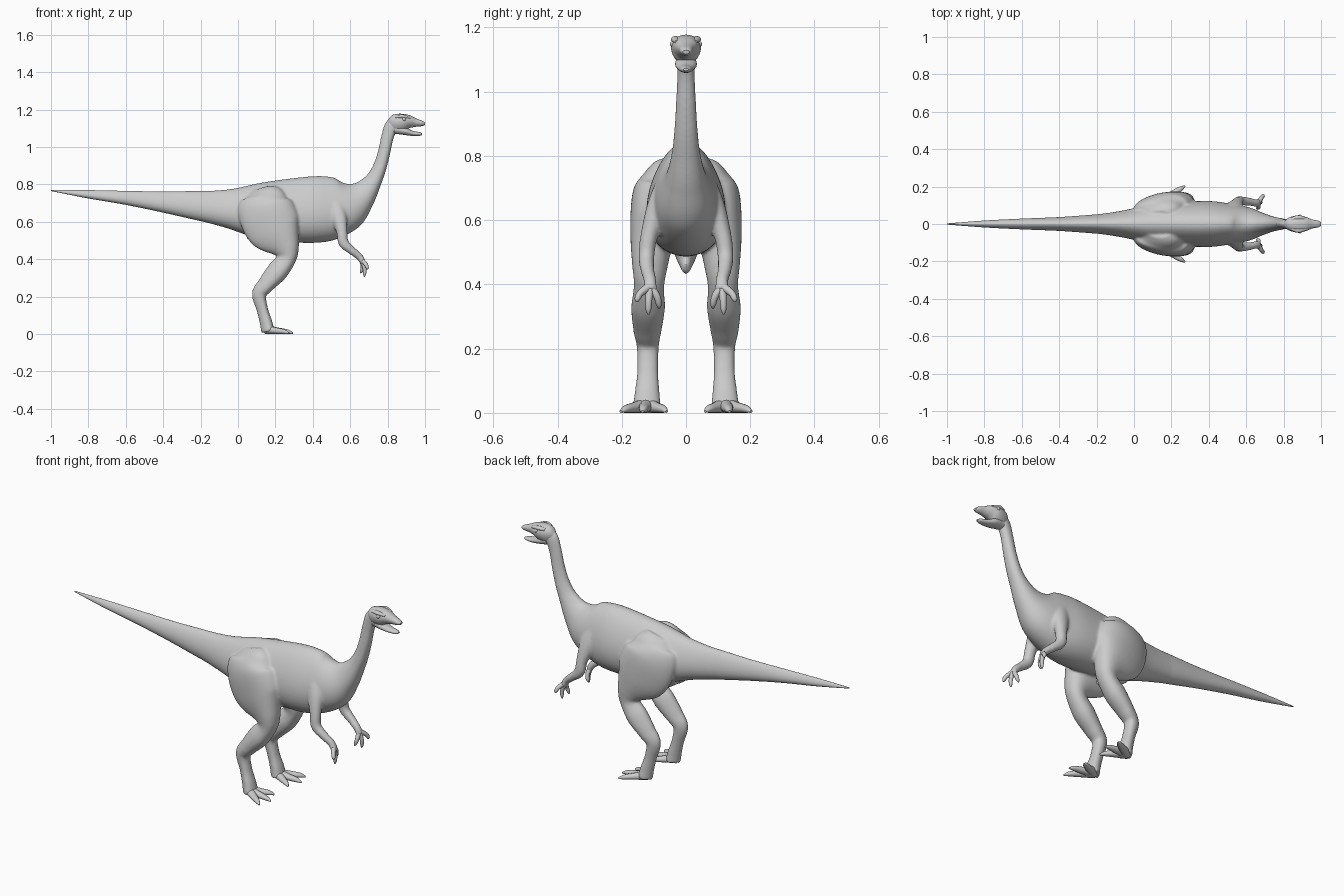
import bpy, bmesh, math
from mathutils import Vector

cube = bpy.data.objects.get("Cube")
if cube:
    bpy.data.objects.remove(cube, do_unlink=True)

# One plain grey for the whole animal
GREY = (.6, .6, .6, 1)
skin = bpy.data.materials.new("grey_skin")
skin.use_nodes = True
skin.diffuse_color = GREY
shader = skin.node_tree.nodes["Principled BSDF"]
shader.inputs["Base Color"].default_value = GREY
shader.inputs["Roughness"].default_value = .7


def smooth_path(rings, steps):
    """Catmull-Rom interpolation of centre and radii together."""
    points = [Vector(r) for r in rings]
    points = [points[0] * 2 - points[1]] + points + [points[-1] * 2 - points[-2]]
    result = []
    for a, b, c, d in zip(points, points[1:], points[2:], points[3:]):
        for i in range(steps):
            t = i / steps
            result.append(b + (c - a) * (t / 2)
                          + (a * 2 - b * 5 + c * 4 - d) * (t * t / 2)
                          + (b * 3 - a - c * 3 + d) * (t ** 3 / 2))
    return result + [points[-2]]


def loft(bm, rings, mirror=1, egg=0, sides=24, steps=6):
    """Tube through rings (x, y, z, half depth, half width); egg narrows one side."""
    path = smooth_path(rings, steps)
    centres = [Vector((p[0], p[1] * mirror, p[2])) for p in path]
    last = len(path) - 1
    loops = []
    for i, (p, centre) in enumerate(zip(path, centres)):
        along = (centres[min(i + 1, last)] - centres[max(i - 1, 0)]).normalized()
        across = Vector((0, 1, 0))
        across = (across - along * across.dot(along)).normalized()
        up = along.cross(across)
        depth, width = max(p[3], .002), max(p[4], .002)
        loop = []
        for k in range(sides):
            angle = math.tau * k / sides
            s, c = math.sin(angle), math.cos(angle)
            loop.append(bm.verts.new(centre + up * (depth * s)
                                     + across * (width * c * (1 - egg * s))))
        loops.append(loop)
    for low, high in zip(loops, loops[1:]):
        for k in range(sides):
            n = (k + 1) % sides
            bm.faces.new((low[k], low[n], high[n], high[k]))
    bm.faces.new(loops[0])
    bm.faces.new(loops[-1])


def finish(bm, name):
    """Turn the bmesh into a smooth grey object."""
    bmesh.ops.recalc_face_normals(bm, faces=bm.faces)
    for face in bm.faces:
        face.smooth = len(face.verts) <= 4
    mesh = bpy.data.meshes.new(name)
    bm.to_mesh(mesh)
    bm.free()
    mesh.materials.append(skin)
    obj = bpy.data.objects.new(name, mesh)
    bpy.context.collection.objects.link(obj)
    return obj


def part(name, rings, **options):
    bm = bmesh.new()
    loft(bm, rings, **options)
    return finish(bm, name)


# Tail root, torso and neck
tail = [
    (-1, 0, .767, .003, .003), (-.8, 0, .747, .022, .018),
    (-.6, 0, .728, .037, .028), (-.4, 0, .706, .056, .036),
    (-.2, 0, .685, .08, .05),
]
trunk = [
    (-.05, 0, .67, .105, .072), (.1, 0, .66, .145, .105),
    (.25, 0, .66, .167, .115), (.4, 0, .665, .178, .12),
    (.5, 0, .674, .17, .108), (.59, 0, .695, .137, .09),
    (.662, 0, .742, .082, .062), (.717, 0, .81, .05, .044),
    (.753, 0, .88, .038, .036), (.778, 0, .96, .034, .031),
    (.798, 0, 1.05, .034, .027), (.82, 0, 1.11, .038, .028),
    (.85, 0, 1.13, .04, .03),
]
# Thigh, shin and upright foot bone
leg = [
    (.13, .045, .77, .07, .03), (.14, .068, .73, .115, .056),
    (.148, .09, .67, .15, .073), (.195, .104, .56, .148, .068),
    (.252, .112, .46, .08, .055), (.257, .115, .4, .052, .046),
    (.21, .118, .335, .057, .051), (.15, .12, .265, .046, .043),
    (.113, .119, .212, .039, .034), (.13, .119, .13, .031, .032),
    (.15, .121, .06, .034, .038), (.16, .122, .012, .036, .044),
]
# Shoulder to wrist
arm = [
    (.5, .06, .73, .045, .028), (.535, .088, .64, .045, .034),
    (.555, .115, .55, .03, .027), (.565, .123, .487, .028, .025),
    (.61, .12, .445, .022, .022), (.65, .112, .412, .019, .02),
    (.67, .112, .38, .016, .024),
]

# The limbs are fused into the torso, then relaxed for soft muscle blends
bm = bmesh.new()
loft(bm, tail[3:] + trunk, egg=.22, sides=48, steps=10)
loft(bm, [(.08, 0, .56, .06, .05), (.16, 0, .5, .05, .035),
          (.23, 0, .445, .02, .012)])
for side in (1, -1):
    loft(bm, leg, mirror=side, egg=-.25, sides=36, steps=8)
    loft(bm, arm, mirror=side)
body = finish(bm, "body")
fuse = body.modifiers.new("fuse", "REMESH")
fuse.mode = "VOXEL"
fuse.voxel_size = .006
fuse.use_smooth_shade = True
relax = body.modifiers.new("relax", "SMOOTH")
relax.factor = .5
relax.iterations = 12

# Tapering tail, its wide end tucked inside the body
part("tail", tail + [(-.05, 0, .67, .095, .06)], egg=.22, sides=36)

# Skull with a broad flat top, and the open lower jaw
part("skull", [
    (.8, 0, 1.12, .015, .012), (.83, 0, 1.125, .045, .034),
    (.875, 0, 1.13, .048, .046), (.91, 0, 1.135, .037, .04),
    (.95, 0, 1.13, .023, .025), (.985, 0, 1.125, .014, .018),
    (1, 0, 1.123, .006, .01)], egg=-.15)
part("lower_jaw", [
    (.84, 0, 1.1, .03, .028), (.89, 0, 1.085, .021, .034),
    (.93, 0, 1.073, .014, .025), (.97, 0, 1.069, .01, .016),
    (.985, 0, 1.069, .004, .008)])

toe_tips = {"inner": (.265, .06), "middle": (.294, .135), "outer": (.272, .203)}
finger_tips = {"inner": (.655, .084, .325), "middle": (.675, .117, .306),
               "outer": (.692, .152, .345)}

for label, side in (("left", 1), ("right", -1)):
    # Brow ridge set into the skull, and the eye below it
    part(label + "_brow", [
        (.845, .024, 1.16, .008, .012), (.88, .034, 1.163, .01, .013),
        (.92, .026, 1.155, .006, .009)], mirror=side, sides=12)
    eye = bmesh.new()
    bmesh.ops.create_uvsphere(eye, u_segments=14, v_segments=10, radius=.01)
    bmesh.ops.translate(eye, verts=eye.verts, vec=(.888, .04 * side, 1.148))
    finish(eye, label + "_eye")

    # Three splayed toes, low to the ground
    for which, (x, y) in toe_tips.items():
        root = Vector((.15, .122))
        tip = Vector((x, y))
        rings = []
        for t, r in ((0, .024), (.45, .017), (.8, .012), (1, .004)):
            p = root.lerp(tip, t)
            rings.append((p.x, p.y, r, r, r * 1.15))
        part(f"{label}_{which}_toe", rings, mirror=side, sides=12)

    # Three slim fingers, bowed forward
    for which, tip in finger_tips.items():
        root, tip = Vector((.662, .112, .395)), Vector(tip)
        rings = []
        for t, r in ((0, .014), (.45, .011), (.8, .009), (1, .003)):
            p = root.lerp(tip, t)
            bow = math.sin(math.pi * t)
            p.x += bow * .008
            p.y += bow * (tip.y - root.y) * .3
            rings.append((*p, r, r))
        part(f"{label}_{which}_finger", rings, mirror=side, sides=10)
